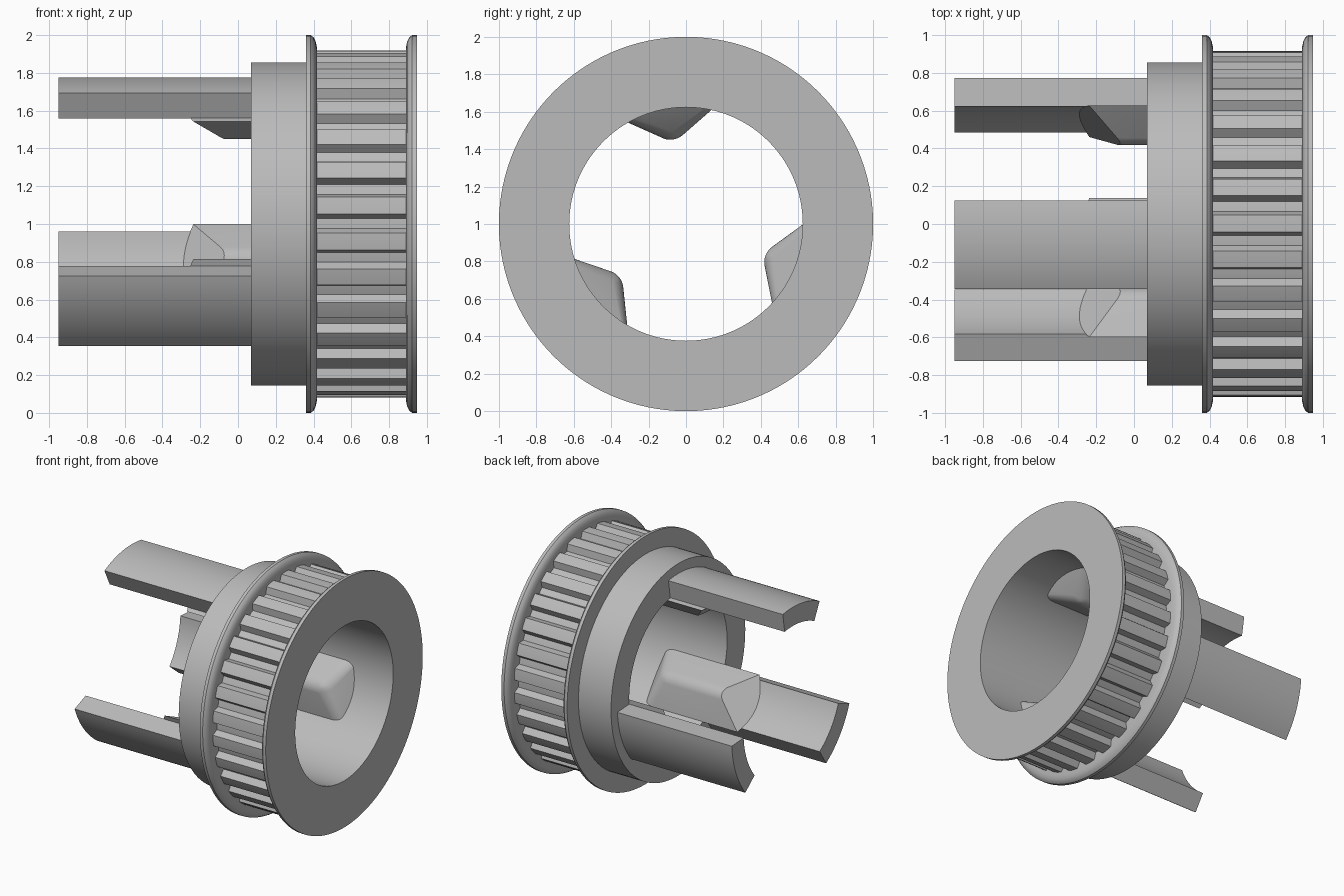
import bpy, bmesh
from math import cos, sin, radians, pi
from mathutils import Matrix, Vector

cube = bpy.data.objects.get("Cube")
if cube:
    bpy.data.objects.remove(cube)

mat = bpy.data.materials.new("light grey plastic")
mat.use_nodes = True
GREY = (0.5, 0.5, 0.5, 1)
mat.diffuse_color = GREY
mat.node_tree.nodes["Principled BSDF"].inputs["Base Color"].default_value = GREY

BORE = 0.624
ARM_ANGLES = (98.6, 218.6, 338.6)


def finish(bm, name, angle=0.0, smooth=25):
    """Turn a mesh built along x into an object, rotated about the raised axis."""
    bmesh.ops.recalc_face_normals(bm, faces=bm.faces)
    turn = Matrix.Translation((0, 0, 1)) @ Matrix.Rotation(radians(angle), 4, 'X')
    bm.transform(turn)
    mesh = bpy.data.meshes.new(name)
    bm.to_mesh(mesh)
    bm.free()
    mesh.materials.append(mat)
    obj = bpy.data.objects.new(name, mesh)
    bpy.context.collection.objects.link(obj)
    bpy.ops.object.select_all(action='DESELECT')
    obj.select_set(True)
    bpy.context.view_layer.objects.active = obj
    bpy.ops.object.shade_smooth_by_angle(angle=radians(smooth))
    return obj


def prism(bm, outline, x0, x1):
    """Extrude a (y, z) outline from x0 to x1."""
    face = bm.faces.new([bm.verts.new((x0, y, z)) for y, z in outline])
    grown = bmesh.ops.extrude_face_region(bm, geom=[face])["geom"]
    moved = [g for g in grown if isinstance(g, bmesh.types.BMVert)]
    bmesh.ops.translate(bm, verts=moved, vec=(x1 - x0, 0, 0))


def arc(radius, half, steps):
    """Points on an arc centred on the +y direction, from -half to +half degrees."""
    angles = [radians(-half + 2 * half * i / steps) for i in range(steps + 1)]
    return [(radius * cos(a), radius * sin(a)) for a in angles]


def cut(bm, point, normal):
    """Slice away the side the normal points to and cap the opening."""
    geom = bm.verts[:] + bm.edges[:] + bm.faces[:]
    res = bmesh.ops.bisect_plane(bm, geom=geom, plane_co=point, plane_no=normal,
                                 clear_outer=True)
    rim = [e for e in res["geom_cut"] if isinstance(e, bmesh.types.BMEdge)]
    return bmesh.ops.edgeloop_fill(bm, edges=rim)["faces"][0]


# Pulley body: hub, two rounded flanges, tooth root and bore in one revolved profile
profile = [(0.07, BORE), (0.07, 0.855), (0.36, 0.855), (0.36, 1.0), (0.385, 1.0),
           (0.4, 0.988), (0.411, 0.967), (0.417, 0.94), (0.417, 0.865),
           (0.89, 0.865), (0.89, 0.94), (0.896, 0.967), (0.907, 0.988),
           (0.922, 1.0), (0.947, 1.0), (0.947, BORE)]
bm = bmesh.new()
SIDES = 120
rings = [[bm.verts.new((x, r * cos(2 * pi * i / SIDES), r * sin(2 * pi * i / SIDES)))
          for x, r in profile] for i in range(SIDES)]
for i, ring in enumerate(rings):
    after = rings[(i + 1) % SIDES]
    for j in range(len(profile)):
        k = (j + 1) % len(profile)
        bm.faces.new((ring[j], ring[k], after[k], after[j]))
finish(bm, "pulley_body")

# Belt teeth: tapered bars around the root cylinder
bm = bmesh.new()
TEETH = 30
tooth = [(0.855, -0.067), (0.916, -0.045), (0.918, 0), (0.916, 0.045), (0.855, 0.067)]
for i in range(TEETH):
    a = radians(5.8) + 2 * pi * i / TEETH
    prism(bm, [(h * cos(a) - u * sin(a), h * sin(a) + u * cos(a)) for h, u in tooth],
          0.41, 0.895)
finish(bm, "belt_teeth")

for n, angle in enumerate(ARM_ANGLES, 1):
    # Arm: a slice of tube reaching out of the hub
    bm = bmesh.new()
    prism(bm, arc(BORE, 17.8, 12) + arc(0.775, 17.8, 12)[::-1], -0.95, 0.08)
    finish(bm, f"arm_{n}", angle)

    # Catch: a ridge inside the bore with a rounded rear end and a flat ramp
    bm = bmesh.new()
    prism(bm, [(0.438, 0)] + arc(BORE + 0.002, 21.3, 12), -0.45, 0.8)
    end = cut(bm, Vector((0.46, 0.438, 0)), Vector((0.142, -0.12, 0)))
    tip = min(end.verts, key=lambda v: v.co.y)
    bmesh.ops.bevel(bm, geom=list(tip.link_edges), offset=0.06, segments=6,
                    profile=0.5, affect='EDGES')
    cut(bm, Vector((-0.07, 0.455, 0)), Vector((-0.185, -0.24, 0)))
    finish(bm, f"catch_{n}", angle)
